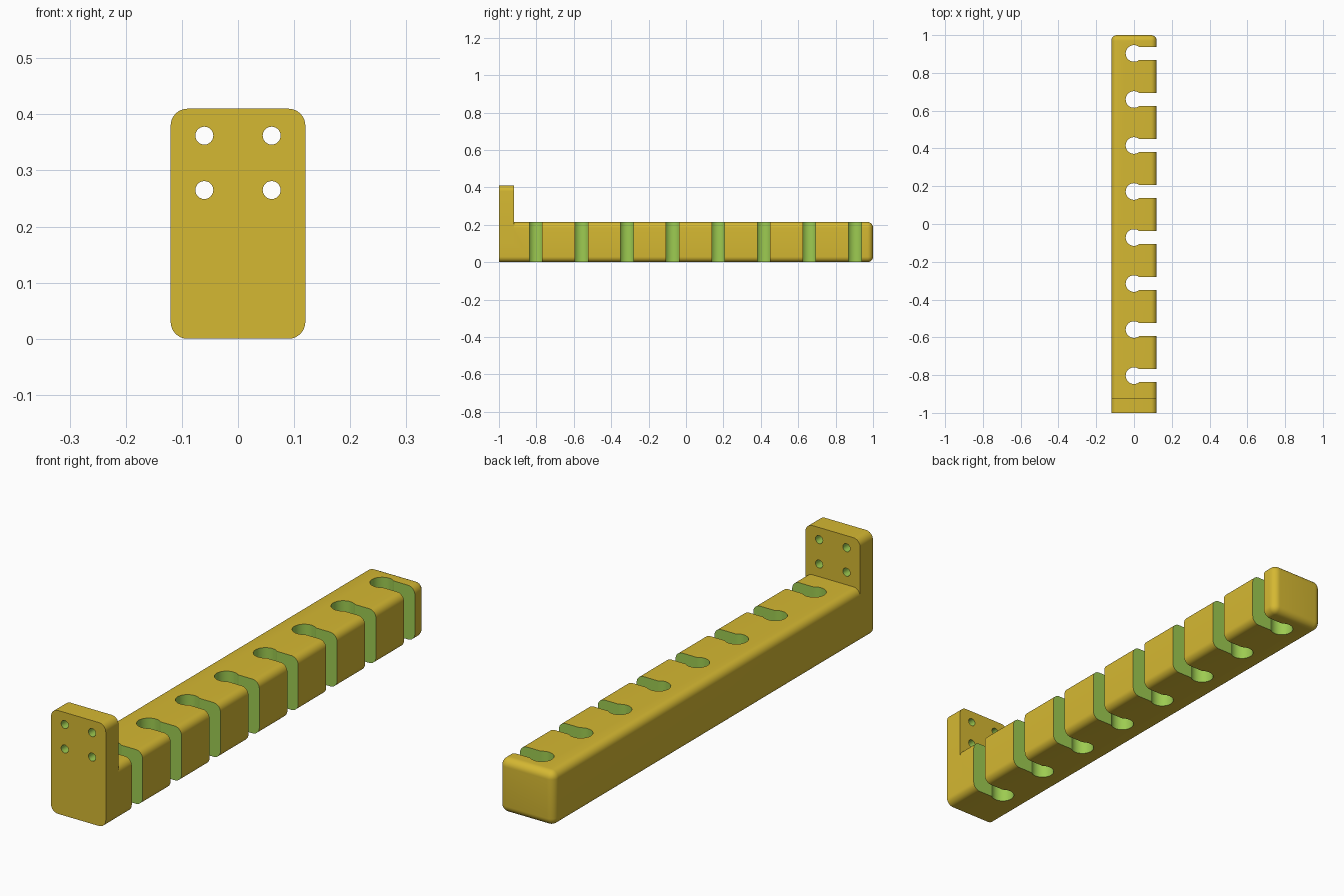
import bpy, bmesh, math

if "Cube" in bpy.data.objects:
    bpy.data.objects.remove(bpy.data.objects["Cube"])

R = 0.03               # edge rounding
HX, H = 0.12, 0.215    # half width and height of the bar


def material(name, srgb):
    m = bpy.data.materials.new(name)
    m.diffuse_color = [(c / 255 / 12.92 if c < 11 else ((c / 255 + 0.055) / 1.055) ** 2.4)
                       for c in srgb] + [1]
    m.use_nodes = True
    m.node_tree.nodes["Principled BSDF"].inputs["Base Color"].default_value = m.diffuse_color
    return m


YELLOW = material("mustard yellow", (213, 184, 50))
GREEN = material("cut green", (157, 203, 81))


def finish(name, bm, index):
    bmesh.ops.recalc_face_normals(bm, faces=bm.faces[:])
    for f in bm.faces:
        f.material_index = index
    me = bpy.data.meshes.new(name)
    bm.to_mesh(me)
    bm.free()
    ob = bpy.data.objects.new(name, me)
    bpy.context.collection.objects.link(ob)
    me.materials.append(YELLOW)
    me.materials.append(GREEN)
    return ob


def box(name, lo, hi, rounded):
    """Box whose edges chosen by the rule are rounded off."""
    bm = bmesh.new()
    bmesh.ops.create_cube(bm, size=1)
    for v in bm.verts:
        v.co = [l if c < 0 else h for c, l, h in zip(v.co, lo, hi)]
    edges = [e for e in bm.edges if rounded(e)]
    bmesh.ops.bevel(bm, geom=edges, offset=R, segments=8, profile=0.5, affect='EDGES')
    return finish(name, bm, 0)


def prism(name, points, depth):
    """Extrude a closed outline of 3D points along a vector."""
    bm = bmesh.new()
    face = bm.faces.new([bm.verts.new(p) for p in points])
    ext = bmesh.ops.extrude_face_region(bm, geom=[face])
    bmesh.ops.translate(bm, vec=depth, verts=[g for g in ext["geom"]
                                              if isinstance(g, bmesh.types.BMVert)])
    return finish(name, bm, 1)


def boolean(target, other, operation):
    mod = target.modifiers.new(operation, 'BOOLEAN')
    mod.operation, mod.object, mod.solver = operation, other, 'EXACT'
    mod.material_mode = 'TRANSFER'
    bpy.context.view_layer.objects.active = target
    bpy.ops.object.modifier_apply(modifier=mod.name)
    bpy.data.objects.remove(other)


# Long bar, rounded everywhere but at the flat front end
bar = box("slotted_bar", (-HX, -1, 0), (HX, 1, H),
          lambda e: any(v.co.y > 0 for v in e.verts))

# Upright mounting plate with rounded top corners
plate = box("mounting_plate", (-HX, -1, 0.1), (HX, -0.92, 0.41),
            lambda e: all(v.co.z > 0.4 for v in e.verts)
            and abs(e.verts[0].co.y - e.verts[1].co.y) > 0.01)
boolean(bar, plate, 'UNION')

# Eight keyhole slots open to the right side
r, w = 0.044, 0.034
a0 = math.asin(w / r)
for i in range(8):
    y = 0.903 - 0.2437 * i
    pts = [(0.2, y - w, -0.1), (0.2, y + w, -0.1)]
    for k in range(29):
        a = a0 + (2 * math.pi - 2 * a0) * k / 28
        pts.append((r * math.cos(a), y + r * math.sin(a), -0.1))
    boolean(bar, prism("slot_cutter", pts, (0, 0, 0.5)), 'DIFFERENCE')

# Four screw holes through the plate
for x in (-0.06, 0.06):
    for z in (0.265, 0.362):
        pts = [(x + 0.016 * math.cos(math.tau * k / 24), -1.1,
                z + 0.016 * math.sin(math.tau * k / 24)) for k in range(24)]
        boolean(bar, prism("hole_cutter", pts, (0, 0.3, 0)), 'DIFFERENCE')

# Smooth the rounded edges, keep the cuts sharp
bar.select_set(True)
bpy.context.view_layer.objects.active = bar
bpy.ops.object.shade_smooth_by_angle(angle=math.radians(30))
